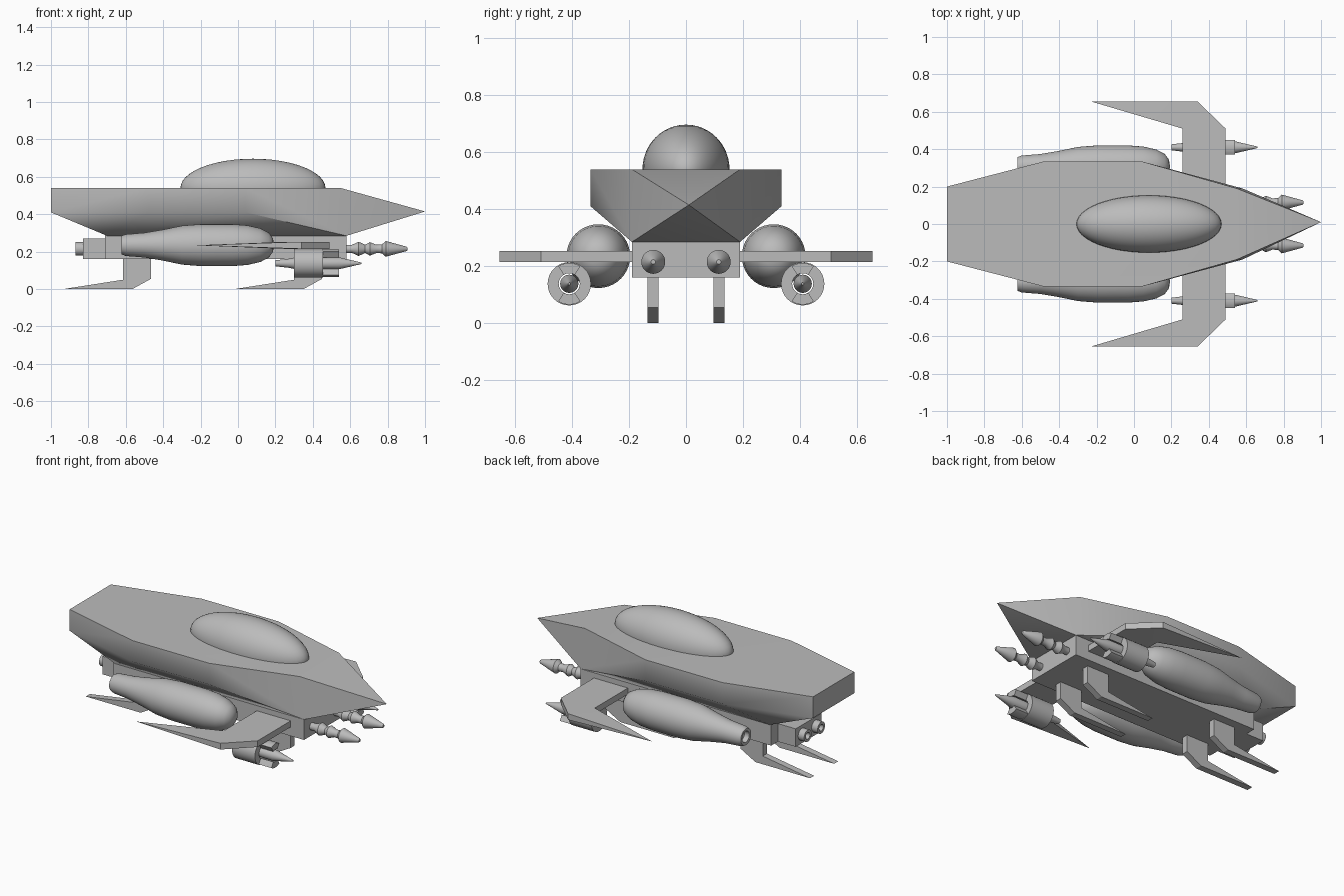
import bpy, bmesh, math
from mathutils import Vector

cube = bpy.data.objects.get("Cube")
if cube:
    bpy.data.objects.remove(cube, do_unlink=True)

grey = bpy.data.materials.new("light_grey")
grey.use_nodes = True
grey.diffuse_color = (0.5, 0.5, 0.5, 1)
grey.node_tree.nodes["Principled BSDF"].inputs["Base Color"].default_value = (0.5, 0.5, 0.5, 1)


def finish(name, bm, angle=30, mirror=False):
    """Turn a bmesh into a shaded object, optionally mirrored across y."""
    bmesh.ops.remove_doubles(bm, verts=bm.verts, dist=1e-5)
    bmesh.ops.recalc_face_normals(bm, faces=bm.faces)
    mesh = bpy.data.meshes.new(name)
    bm.to_mesh(mesh)
    bm.free()
    mesh.materials.append(grey)
    obj = bpy.data.objects.new(name, mesh)
    bpy.context.collection.objects.link(obj)
    bpy.ops.object.select_all(action='DESELECT')
    obj.select_set(True)
    bpy.context.view_layer.objects.active = obj
    bpy.ops.object.shade_smooth_by_angle(angle=math.radians(angle))
    if mirror:
        mod = obj.modifiers.new("Mirror", 'MIRROR')
        mod.use_axis = (False, True, False)
        mod.use_mirror_merge = False
    return obj


def prism(outline, axis, lo, hi):
    """Extrude a 2D outline along an axis from lo to hi."""
    def put(a, b, t):
        return {'x': (t, a, b), 'y': (a, t, b), 'z': (a, b, t)}[axis]
    bm = bmesh.new()
    ends = [[bm.verts.new(put(a, b, t)) for a, b in outline] for t in (lo, hi)]
    for ring in ends:
        bm.faces.new(ring)
    n = len(outline)
    for i in range(n):
        j = (i + 1) % n
        bm.faces.new((ends[0][i], ends[0][j], ends[1][j], ends[1][i]))
    return bm


def lathe(profile, y, z, closed=False, steps=32):
    """Spin (x, radius) points about a lengthwise axis at y, z."""
    bm = bmesh.new()
    verts = [bm.verts.new((x, y, z + r)) for x, r in profile]
    pairs = list(zip(verts, verts[1:]))
    if closed:
        pairs.append((verts[-1], verts[0]))
    edges = [bm.edges.new(p) for p in pairs]
    bmesh.ops.spin(bm, geom=verts + edges, cent=(0, y, z), axis=(1, 0, 0),
                   angle=math.tau, steps=steps, use_merge=False)
    bmesh.ops.remove_doubles(bm, verts=bm.verts, dist=1e-5)
    return bm


def box(x0, x1, half_y, z0, z1):
    return prism([(x0, z0), (x1, z0), (x1, z1), (x0, z1)], 'y', -half_y, half_y)


# Faceted upper hull with pointed nose
hull = bmesh.new()
half = [(-1, .2, .54), (-.48, .335, .54), (.04, .335, .54), (.55, .19, .54),
        (-1, .2, .41), (-.48, .335, .41), (.04, .335, .41),
        (-.7, .19, .285), (.58, .19, .285)]
for x, y, z in half:
    hull.verts.new((x, y, z))
    hull.verts.new((x, -y, z))
hull.verts.new((1, .01, .415))
bmesh.ops.convex_hull(hull, input=hull.verts)
bmesh.ops.dissolve_limit(hull, angle_limit=0.01, verts=hull.verts, edges=hull.edges)
finish("upper_hull", hull, 50)

# Lower hull and rear engine block
finish("lower_hull", box(-.71, .58, .19, .16, .29))
finish("engine_block", box(-.83, -.7, .125, .16, .27))

# Recessed exhaust nozzles
finish("exhaust_nozzles", lathe([(-.83, 0), (-.83, .036), (-.87, .036), (-.87, .02),
                                 (-.84, .016), (-.84, 0)], .065, .215), mirror=True)

# Domed canopy
dome = bmesh.new()
bmesh.ops.create_uvsphere(dome, u_segments=48, v_segments=24, radius=1)
for v in dome.verts:
    v.co = Vector((.08 + v.co.x * .388, v.co.y * .153, .54 + v.co.z * .157))
bmesh.ops.bisect_plane(dome, geom=dome.verts[:] + dome.edges[:] + dome.faces[:],
                       plane_co=(0, 0, .535), plane_no=(0, 0, -1), clear_outer=True)
finish("canopy", dome, 50)

# Side pods with open tail ends
pod = [(-.58, 0), (-.59, .03), (-.62, .034), (-.622, .05), (-.6, .058), (-.5, .066),
       (-.4, .083), (-.3, .104), (-.2, .112), (-.03, .112), (.05, .106), (.12, .09),
       (.165, .066), (.187, .036), (.193, 0)]
finish("side_pods", lathe(pod, .308, .235, steps=40), 40, True)

# Swept wings, thinning to a trailing tip
wing = prism([(.26, .17), (.49, .17), (.49, .51), (.34, .655), (-.23, .655), (.26, .51)],
             'z', .215, .253)
for v in wing.verts:
    if v.co.x < 0:
        v.co.z = .234
bmesh.ops.triangulate(wing, faces=[f for f in wing.faces if len(f.verts) > 4])
finish("wings", wing, 20, True)

# Launcher tubes, split collars and rockets under the wings
GUN_Y, GUN_Z = .41, .138
finish("launcher_tubes", lathe([(.3, .037), (.3, .076), (.455, .076), (.455, .037)],
                               GUN_Y, GUN_Z, closed=True), mirror=True)
for name, centre in (("upper_collar", 90), ("lower_collar", 270)):
    angles = [math.radians(centre + a) for a in range(-32, 33, 8)]
    arc = [(r, a) for r, seq in ((.073, angles), (.037, angles[::-1])) for a in seq]
    outline = [(GUN_Y + r * math.cos(a), GUN_Z + r * math.sin(a)) for r, a in arc]
    finish(name, prism(outline, 'x', .455, .54), mirror=True)
finish("rockets", lathe([(.2, 0), (.2, .016), (.27, .024), (.3, .03), (.54, .032),
                         (.66, .004), (.66, 0)], GUN_Y, GUN_Z), mirror=True)

# Ribbed nose guns
gun = [(.57, 0), (.57, .022), (.61, .022), (.645, .038), (.68, .022), (.705, .036),
       (.74, .022), (.77, .024), (.79, .042), (.9, .012), (.905, .008), (.905, 0)]
finish("nose_guns", lathe(gun, .115, .215), 35, True)

# Landing legs with long pointed skids
leg = [(0, .165), (.15, .165), (.15, .055), (.05, 0), (-.32, 0), (0, .05)]
for name, x0 in (("rear_legs", -.615), ("front_legs", .3)):
    finish(name, prism([(x0 + a, b) for a, b in leg], 'y', .096, .136), 20, True)
